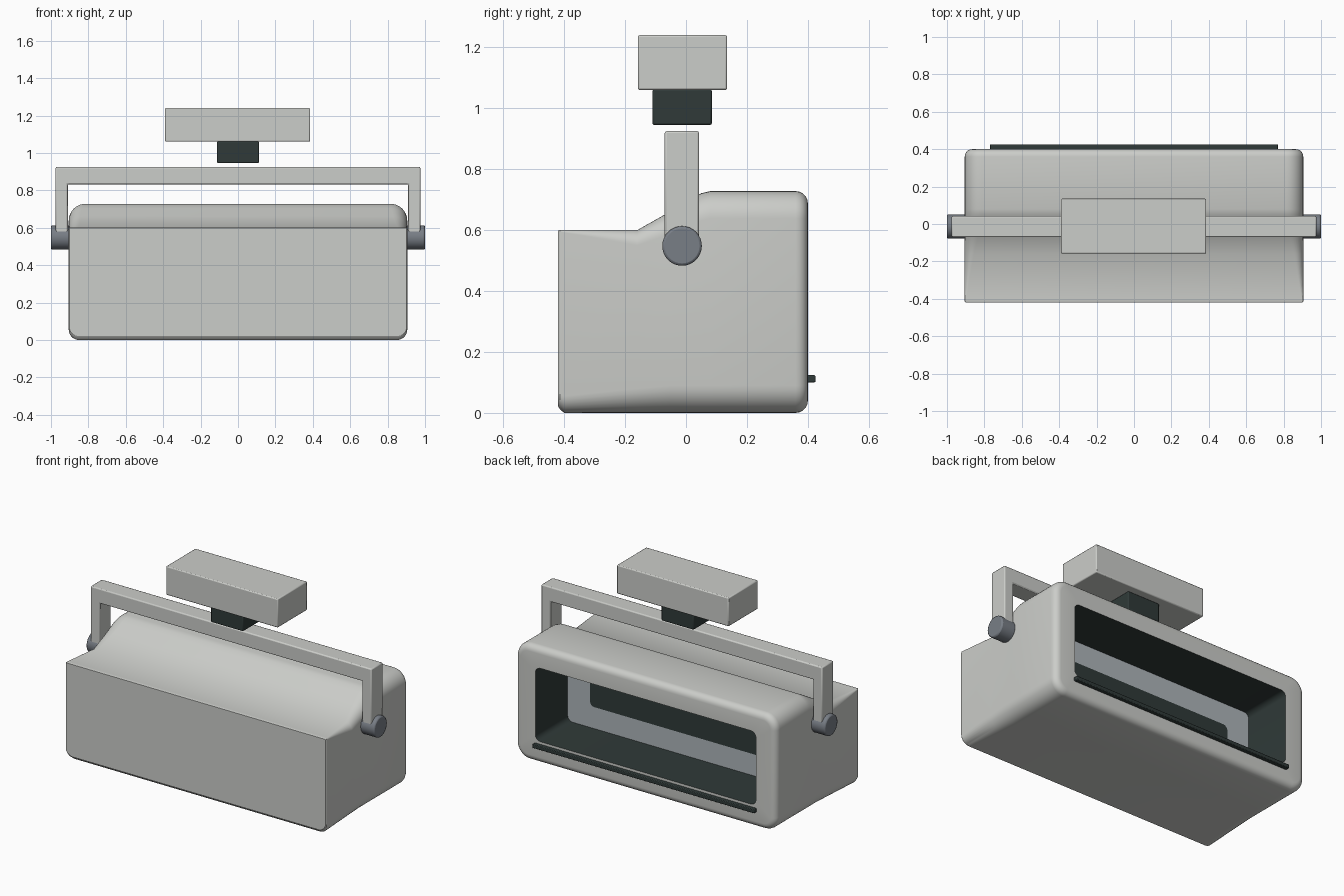
import bpy, bmesh, math
from mathutils import Matrix

if "Cube" in bpy.data.objects:
    bpy.data.objects.remove(bpy.data.objects["Cube"])


def material(name, rgb):
    m = bpy.data.materials.new(name)
    m.diffuse_color = (*rgb, 1)
    m.use_nodes = True
    m.node_tree.nodes["Principled BSDF"].inputs["Base Color"].default_value = m.diffuse_color
    return m


SHELL = material("light_grey", (0.60, 0.61, 0.585))
DARK = material("dark_teal", (0.029, 0.042, 0.040))
METAL = material("steel_grey", (0.19, 0.21, 0.24))
FRAME = material("pale_blue_grey", (0.42, 0.46, 0.49))


def finish(name, bm, mats, angle=35):
    bmesh.ops.recalc_face_normals(bm, faces=bm.faces[:])
    me = bpy.data.meshes.new(name)
    bm.to_mesh(me)
    bm.free()
    ob = bpy.data.objects.new(name, me)
    bpy.context.collection.objects.link(ob)
    for m in mats:
        me.materials.append(m)
    bpy.ops.object.select_all(action='DESELECT')
    ob.select_set(True)
    bpy.context.view_layer.objects.active = ob
    bpy.ops.object.shade_smooth_by_angle(angle=math.radians(angle))
    return ob


def add_bevel(ob, width):
    b = ob.modifiers.new("soft_edges", 'BEVEL')
    b.width = width
    b.segments = 2
    b.limit_method = 'ANGLE'


def box(name, lo, hi, mat, bevel=0.006):
    bm = bmesh.new()
    bmesh.ops.create_cube(bm, size=1)
    for v in bm.verts:
        v.co = [(a + b) / 2 + c * (b - a) for a, b, c in zip(lo, hi, v.co)]
    ob = finish(name, bm, [mat])
    add_bevel(ob, bevel)
    return ob


def rounded_ring(y, half, z0, z1, r_top, r_bot, seg=8):
    """Rounded rectangle in the plane at depth y."""
    pts = []
    for k, (sx, top) in enumerate([(1, 1), (-1, 1), (-1, 0), (1, 0)]):
        r = r_top if top else r_bot
        cx = sx * (half - r)
        cz = z1 - r if top else z0 + r
        for i in range(seg + 1):
            a = math.pi / 2 * (k + i / seg)
            pts.append((cx + r * math.cos(a), y, cz + r * math.sin(a)))
    return pts


# Housing: lofted from the front face over the step to the rear rim,
# then back inside to the recess and its screen
W, H, R = 0.905, 0.728, 0.09
sections = [
    (-0.42, W - 0.004, 0.022, 0.598, 0.004, 0.045),
    (-0.414, W, 0.012, 0.60, 0.005, 0.05),
    (-0.40, W, 0.0, 0.60, 0.008, 0.055),
    (-0.16, W, 0.0, 0.60, 0.05, 0.08),
    (-0.05, W, 0.0, 0.662, 0.075, R),
    (0.02, W, 0.0, 0.704, 0.085, R),
    (0.05, W, 0.0, 0.721, R, R),
    (0.08, W, 0.0, H, R, R),
    (0.36, W, 0.0, H, R, R),
]
for i in range(1, 6):                       # rounded rear rim
    a = math.pi / 2 * i / 5
    d = 0.04 * (1 - math.cos(a))
    sections.append((0.36 + 0.04 * math.sin(a), W - d, d, H - d, R - d, R - d))
rim = len(sections) - 1
sections += [
    (0.40, 0.765, 0.14, 0.60, 0.035, 0.035),   # opening
    (0.08, 0.765, 0.14, 0.60, 0.035, 0.035),   # end of recess
    (0.08, 0.61, 0.275, 0.465, 0.03, 0.03),    # screen outline
]
bm = bmesh.new()
rings = [[bm.verts.new(p) for p in rounded_ring(*s)] for s in sections]
n = len(rings[0])
for j in range(len(rings) - 1):
    slot = {rim + 1: 1, rim + 2: 2}.get(j, 0)
    for i in range(n):
        k = (i + 1) % n
        f = bm.faces.new((rings[j][i], rings[j][k], rings[j + 1][k], rings[j + 1][i]))
        f.material_index = slot
bm.faces.new(rings[0])
bm.faces.new(rings[-1]).material_index = 1
finish("housing", bm, [SHELL, DARK, FRAME], 30)

# Thin ledge below the opening
box("rear_ledge", (-0.77, 0.395, 0.10), (0.77, 0.425, 0.124), DARK, 0.004)

# Bracket: one U-shaped profile pushed through in depth
outline = [(-0.975, 0.56), (-0.975, 0.925), (0.975, 0.925), (0.975, 0.56),
           (0.91, 0.56), (0.91, 0.832), (-0.91, 0.832), (-0.91, 0.56)]
bm = bmesh.new()
face = bm.faces.new([bm.verts.new((x, -0.07, z)) for x, z in outline])
ext = bmesh.ops.extrude_face_region(bm, geom=[face])
for v in ext["geom"]:
    if isinstance(v, bmesh.types.BMVert):
        v.co.y = 0.043
add_bevel(finish("bracket", bm, [SHELL]), 0.007)

# Pivot knobs on both sides
for side, sx in (("left", -1), ("right", 1)):
    bm = bmesh.new()
    bmesh.ops.create_cone(bm, cap_ends=True, segments=32, radius1=0.065,
                          radius2=0.065, depth=0.10,
                          matrix=Matrix.Translation((sx * 0.95, -0.013, 0.548))
                          @ Matrix.Rotation(math.pi / 2, 4, 'Y'))
    add_bevel(finish(side + "_pivot_knob", bm, [METAL]), 0.008)

# Mount above the bracket
box("mount_neck", (-0.112, -0.11, 0.945), (0.112, 0.085, 1.062), DARK)
box("mount_block", (-0.39, -0.158, 1.06), (0.386, 0.135, 1.24), SHELL)
